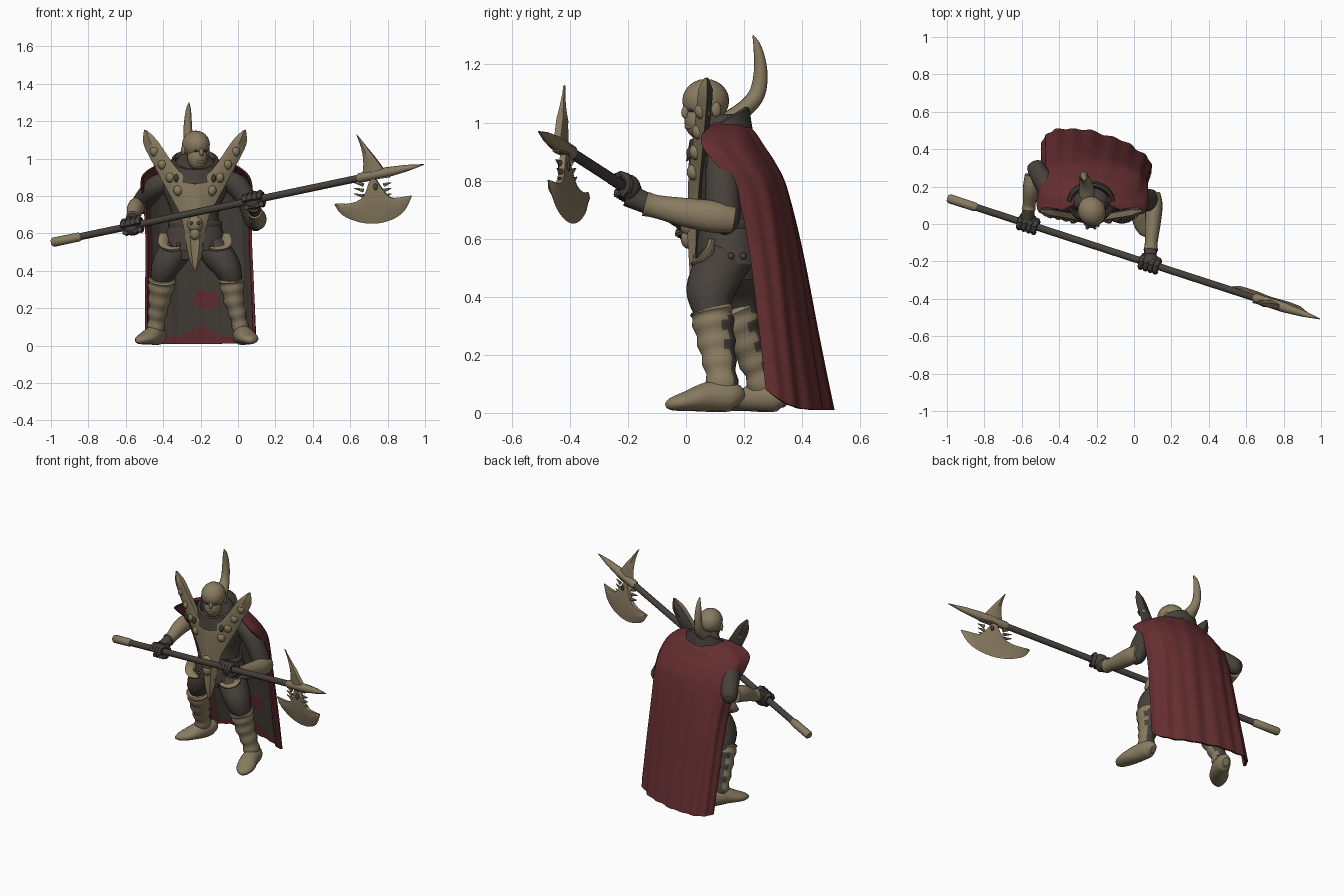
import bpy, bmesh, math
from mathutils import Vector, Matrix

if "Cube" in bpy.data.objects:
    bpy.data.objects.remove(bpy.data.objects["Cube"])

def material(name, col):
    m = bpy.data.materials.new(name)
    m.diffuse_color = (*col, 1)
    m.use_nodes = True
    m.node_tree.nodes["Principled BSDF"].inputs["Base Color"].default_value = m.diffuse_color
    return m

BONE = material("bone", (0.25, 0.198, 0.118))
DARK = material("dark_leather", (0.062, 0.052, 0.043))
RED = material("cape_red", (0.13, 0.027, 0.03))
CX = -0.23  # body centre line

def finish(name, bm, mats):
    bmesh.ops.recalc_face_normals(bm, faces=bm.faces)
    me = bpy.data.meshes.new(name)
    bm.to_mesh(me)
    bm.free()
    for m in mats:
        me.materials.append(m)
    ob = bpy.data.objects.new(name, me)
    bpy.context.collection.objects.link(ob)
    return ob

def loft(name, rings, mats, rule=None, cap=True):
    """Skin closed rings of points; rule(face, row, column) picks the material."""
    bm = bmesh.new()
    vs = [[bm.verts.new(p) for p in r] for r in rings]
    n = len(rings[0])
    made = []
    for i in range(len(vs) - 1):
        for j in range(n):
            k = (j + 1) % n
            made.append((bm.faces.new((vs[i][j], vs[i][k], vs[i + 1][k], vs[i + 1][j])), i, j))
    if cap:
        bm.faces.new(vs[0])
        bm.faces.new(vs[-1])
    bmesh.ops.recalc_face_normals(bm, faces=bm.faces)
    bm.normal_update()
    if rule:
        for f, i, j in made:
            f.material_index = rule(f, i, j)
    return finish(name, bm, mats)

def spline(rows, sub=4):
    """Catmull-Rom through rows of numbers."""
    out = []
    for i in range(len(rows) - 1):
        p = [rows[max(i - 1, 0)], rows[i], rows[i + 1], rows[min(i + 2, len(rows) - 1)]]
        for s in range(sub):
            t = s / sub
            out.append([0.5 * (2 * b + (c - a) * t + (2 * a - 5 * b + 4 * c - d) * t * t
                               + (3 * b - a - 3 * c + d) * t ** 3) for a, b, c, d in zip(*p)])
    return out + [list(rows[-1])]

def tube(name, rows, mats, sides=16, sub=4, rule=None, cap=True):
    """Rows are x, y, z, side radius, other radius."""
    rows = spline(rows, sub)
    pts = [Vector(r[:3]) for r in rows]
    whole = (pts[-1] - pts[0]).normalized()
    up = Vector((0, 1, 0)) if abs(whole.z) > 0.7 else Vector((0, 0, 1))
    rings = []
    for i, p in enumerate(pts):
        d = (pts[min(i + 1, len(pts) - 1)] - pts[max(i - 1, 0)]).normalized()
        s = d.cross(up).normalized()
        u = s.cross(d)
        a, b = max(rows[i][3], 0.002), max(rows[i][4], 0.002)
        rings.append([p + s * a * math.cos(2 * math.pi * k / sides)
                      + u * b * math.sin(2 * math.pi * k / sides) for k in range(sides)])
    return loft(name, rings, mats, rule, cap)

def stack(name, rows, mats, sides=28, cap=True):
    """Horizontal ellipses: z, centre x, centre y, x radius, y radius."""
    return loft(name, [[(x + a * math.cos(t * math.tau / sides), y + b * math.sin(t * math.tau / sides), z)
                        for t in range(sides)] for z, x, y, a, b in spline(rows)], mats, None, cap)

def blobs(name, items, mat, yaw=0, seg=16):
    """Ellipsoids, each (centre, radii)."""
    bm = bmesh.new()
    for c, r in items:
        bmesh.ops.create_uvsphere(bm, u_segments=seg, v_segments=seg // 2 + 2, radius=1,
            matrix=Matrix.Translation(c) @ Matrix.Rotation(yaw, 4, 'Z') @ Matrix.Diagonal((*r, 1)))
    return finish(name, bm, [mat])

def blade(name, rows, place, t, mats, rule=None, sub=3):
    """Ridged plate: rows are outer u, v, inner u, v; thin outside, thick in the middle."""
    rings = []
    for ou, ov, iu, iv in spline(rows, sub):
        w = t * min(1, math.hypot(ou - iu, ov - iv) / 0.06)
        mu, mv = (ou + iu) / 2, (ov + iv) / 2
        rings.append([place(iu, iv, -w * .6), place(mu, mv, -w), place(ou, ov, 0),
                      place(mu, mv, w), place(iu, iv, w * .6)])
    return loft(name, rings, mats, rule)

# --- polearm ---
def pole(x):
    return Vector((x, -0.185 - 0.325 * x, 0.76 + 0.21 * x))

def rod(name, rows, mat, sides=16):
    return tube(name, [(*pole(x), r, r) for x, r in rows], [mat], sides, 1)

rod("polearm_shaft", [(-0.86, .019), (0.68, .019)], DARK)
rod("polearm_butt", [(-0.995, .018), (-.985, .025), (-.85, .024), (-.84, .019)], BONE)
rod("polearm_spear_tip", [(.64, .021), (.65, .026), (.8, .027), (.9, .018), (.995, .002)], BONE, 8)
axe = lambda u, v, w: Vector((u + .31 * w, -0.185 - 0.325 * u + .95 * w - .12 * (v - .9), v))
blade("axe_blade", [(.515, .755, .525, .76), (.555, .70, .61, .762), (.64, .662, .675, .80), (.73, .652, .72, .9),
      (.82, .672, .785, .82), (.89, .72, .83, .79), (.93, .80, .925, .803)], axe, .018, [BONE])
blade("axe_spike", [(.632, 1.13, .642, 1.122), (.66, 1.05, .69, 1.06), (.67, .97, .745, .99), (.66, .88, .81, .9)],
      axe, .02, [BONE])
for k in range(3):
    for x0, dx in ((.67, -.05), (.78, .04)):
        z = .80 + .03 * k
        tube("axe_tooth", [(*axe(x0, z, 0), .01, .012), (*axe(x0 + dx, z + .012, 0), .001, .001)], [BONE], 6, 1)
blobs("axe_hole", [(axe(.74, .85, -.016), (.012, .006, .018)), (axe(.74, .85, .016), (.012, .006, .018))], DARK)

# --- torso, skirt and collar ---
stack("torso", [(.46, CX, .17, .12, .09), (.6, CX, .15, .14, .1), (.7, CX, .14, .125, .095), (.8, CX, .14, .16, .1),
      (.9, CX + .01, .15, .2, .095), (.96, CX, .15, .13, .09), (1.03, CX, .11, .06, .06)], [DARK])
stack("skirt", [(.66, CX, .145, .13, .1), (.6, CX, .15, .155, .115), (.51, CX, .155, .18, .125)], [DARK])
stack("belt", [(.67, CX, .145, .135, .105), (.655, CX, .145, .145, .113), (.635, CX, .145, .142, .11)], [DARK])
blobs("skirt_studs", [((CX + .178 * math.cos(a * .35), .155 + .124 * math.sin(a * .35), .54), (.012,) * 3)
                      for a in range(18)], DARK, seg=8)
n = 28
ring = lambda r, z: [(CX + r * math.cos(k * math.tau / n), .115 + r * .82 * math.sin(k * math.tau / n),
                      z + .055 * math.sin(k * math.tau / n)) for k in range(n)]
loft("collar", [ring(r, z) for r, z in ((.14, .92), (.132, .96), (.125, .995), (.11, 1.0), (.095, .97), (.095, .92))], [DARK])
blobs("chest_scarf", [((CX, .075, .905), (.14, .05, .045))], RED)

# --- bone chest piece: two wings meeting in a point, dark behind ---
wing_rows = [(.272, 1.155, .255, 1.15), (.276, 1.08, .2, 1.095), (.228, .98, .125, .985), (.17, .87, .06, .905),
             (.12, .78, 0, .86), (.08, .7, 0, .74), (.055, .6, 0, .6), (.035, .48, 0, .48), (.006, .4, 0, .4)]
for s, side in ((-1, "left"), (1, "right")):
    place = lambda u, v, w: Vector((CX + s * u, .025 + .17 * u + w, v))
    blade("chest_wing_" + side, wing_rows, place, .026, [BONE, DARK], lambda f, i, j: 1 if j in (2, 3) else 0)
    blobs("wing_knobs_" + side, [((CX + s * (.09 + .042 * k), .03 + .009 * k, .83 + .07 * k), (.026, .028, .03))
                                 for k in range(4)], BONE, seg=10)
    blobs("wing_holes_" + side, [((CX + s * .10, .015, .895), (.012, .014, .022)),
                                 ((CX + s * .02, -.02, .655), (.01, .01, .01))], DARK, seg=10)
    # fur trim of the skirt
    tube("skirt_trim_" + side, [(CX + s * .08, .04, .52, .02, .012), (CX + s * .13, .045, .515, .03, .016),
         (CX + s * .165, .075, .54, .036, .016), (CX + s * .17, .09, .6, .02, .012)], [BONE], 8)
blobs("waist_skull", [((CX, .012, .65), (.042, .034, .045)), ((CX, .008, .6), (.028, .026, .035))], BONE)

# --- head, turned a little to one side ---
yaw = .4
turn = Matrix.Translation((-.225, .068, 1.06)) @ Matrix.Rotation(yaw, 4, 'Z')
at = lambda x, y, z: turn @ Vector((x, y, z))
blobs("head", [(at(0, .0, .015), (.074, .082, .075)), (at(0, -.02, -.05), (.054, .056, .07)),
      (at(0, -.075, -.025), (.011, .016, .022)), (at(0, -.05, .0), (.046, .026, .018)),
      (at(0, -.062, -.075), (.024, .014, .01)), (at(-.07, .01, -.015), (.01, .018, .026)),
      (at(.07, .01, -.015), (.01, .018, .026))], BONE, yaw, 20)
blobs("eyes", [(at(s * .027, -.068, -.018), (.01, .008, .006)) for s in (-1, 1)], DARK, yaw, 8)

# --- back horn ---
tube("back_horn", [(-.25, .13, 1.0, .045, .03), (-.255, .2, 1.045, .04, .03), (-.265, .245, 1.1, .026, .028),
     (-.268, .257, 1.18, .022, .023), (-.265, .246, 1.26, .014, .014), (-.262, .23, 1.3, .002, .002)], [BONE], 12)

# --- cape: red outside, dark lining with a red border and stains ---
cape_rows = [(1.0, -.34, -.12, .10, .10, .20), (.97, -.43, -.02, .06, .06, .235), (.92, -.505, .05, .06, .055, .27),
             (.86, -.52, .075, .12, .10, .31), (.77, -.505, .075, .2, .17, .35), (.56, -.49, .075, .28, .215, .395),
             (.26, -.49, .09, .36, .25, .445), (.01, -.49, .10, .42, .275, .49)]
N = 60
def cape_ring(r):
    z, xl, xr, yl, yr, yb = r
    def arc(inset):
        out = []
        for k in range(N + 1):
            t = 2 * k / N - 1
            a = t * math.pi / 2
            e = (yl + yr) / 2 + (yr - yl) / 2 * math.sin(a)
            fold = inset + .0045 * min(1, 1.2 - z) * math.sin(t * 27) + .003 * math.sin(t * 15 + 3 * z)
            c, d = abs(math.cos(a)) ** .8, (xr - xl) / 2 - fold
            out.append((((xl + xr) / 2) + d * math.sin(a), e + (yb - (yl + yr) / 2 - fold) * c,
                        z + .07 * max(0, t) ** 4 * max(0, 1 - z) ** 2))
        return out
    return arc(0) + arc(.014)[::-1]

def cape_rule(f, i, j):
    c = f.calc_center_median()
    if j <= N:  # outside, with two small worn holes
        return 1 if min(math.hypot(c.x - x, c.z - .13) for x in (-.3, -.14)) < .016 else 0
    k = j - N - 1
    stain = math.hypot((c.x + .17) / .07, (c.z - .25) / .05) < 1 or c.z < .04 + .07 * max(0, 1 - abs(c.x + .2) / .13)
    return 0 if k < 5 or k > N - 5 or stain or c.z > .9 else 1
loft("cape", [cape_ring(r) for r in spline(cape_rows, 9)], [RED, DARK], cape_rule)

# --- arms ---
tube("right_upper_arm", [(-.09, .14, .9, .045, .045), (-.01, .13, .86, .06, .06), (.05, .125, .77, .054, .06),
     (.09, .13, .66, .05, .055), (.1, .12, .62, .02, .02)], [DARK])
tube("right_bracer", [(.105, .165, .665, .035, .045), (.107, .1, .675, .046, .055), (.1, 0, .69, .042, .05),
     (.092, -.1, .71, .034, .04), (.09, -.14, .72, .039, .043)], [BONE])
tube("right_wrist", [(.09, -.12, .715, .033, .035), (.085, -.2, .75, .035, .04)], [DARK], 12)
tube("left_upper_arm", [(-.38, .15, .89, .045, .045), (-.44, .17, .85, .058, .058), (-.495, .25, .79, .054, .055),
     (-.53, .31, .74, .045, .045), (-.54, .33, .73, .015, .015)], [DARK])
tube("left_bracer", [(-.538, .26, .745, .046, .05), (-.55, .19, .73, .044, .05), (-.56, .11, .69, .034, .037),
     (-.563, .08, .68, .038, .04)], [BONE])
tube("left_wrist", [(-.56, .1, .685, .032, .034), (-.57, .03, .655, .036, .038)], [DARK], 12)

# --- gloved fists wrapped on the shaft ---
d = (pole(1) - pole(0)).normalized()
s = d.cross(Vector((0, 0, 1))).normalized()
u = s.cross(d)
for side, x in (("right", .085), ("left", -.565)):
    blobs(side + "_fist", [(pole(x) + Vector((0, .015, -.005)), (.052, .042, .048))], DARK)
    for k in range(4):
        c = pole(x - .039 + .026 * k)
        pts = [c + (s * math.cos(a) + u * math.sin(a)) * .034 for a in [q * .75 for q in range(8)]]
        tube(side + "_finger", [(*p, .015, .015) for p in pts], [DARK], 8, 1)

# --- legs and boots ---
back_dark = lambda f, i, j: 1 if f.normal.y > .5 and .06 < f.calc_center_median().z < .33 else 0
def leg(side, thigh, shin, foot):
    tube(side + "_thigh", thigh, [DARK])
    wavy = [list(r) for r in spline(shin, 3)]
    for i, r in enumerate(wavy[2:]):
        r[3] += .004 * (-1) ** i
        r[4] += .004 * (-1) ** i
    tube(side + "_boot", wavy, [BONE, DARK], 16, 2, back_dark)
    tube(side + "_foot", foot, [BONE])
leg("right", [(-.17, .17, .56, .07, .08), (-.12, .12, .5, .085, .09), (-.06, .085, .42, .075, .085), (-.03, .09, .34, .055, .06),
    (-.02, .1, .3, .045, .05)],
    [(-.035, .085, .36, .062, .07), (-.033, .09, .335, .066, .072), (-.02, .105, .24, .054, .064),
     (.005, .12, .14, .044, .054), (.02, .13, .05, .044, .055)],
    [(.01, .19, .04, .02, .025), (.015, .16, .055, .045, .05), (.03, .08, .055, .052, .052), (.055, .0, .04, .055, .034),
     (.068, -.05, .03, .035, .022), (.072, -.07, .026, .005, .008)])
leg("left", [(-.29, .18, .56, .07, .08), (-.34, .17, .5, .085, .09), (-.39, .16, .42, .075, .08), (-.41, .19, .34, .055, .06),
    (-.415, .2, .3, .045, .05)],
    [(-.405, .165, .36, .066, .066), (-.407, .175, .335, .072, .07), (-.42, .21, .24, .058, .06),
     (-.435, .25, .14, .046, .05), (-.44, .275, .05, .044, .052)],
    [(-.41, .35, .04, .02, .025), (-.42, .32, .055, .042, .05), (-.45, .25, .055, .052, .052), (-.49, .19, .04, .055, .034),
     (-.525, .145, .03, .035, .022), (-.545, .125, .026, .005, .008)])

# --- smooth shading with sharp edges kept ---
bpy.ops.object.select_all(action='DESELECT')
for ob in bpy.context.collection.objects:
    ob.select_set(True)
    bpy.context.view_layer.objects.active = ob
bpy.ops.object.shade_smooth_by_angle(angle=math.radians(45))
